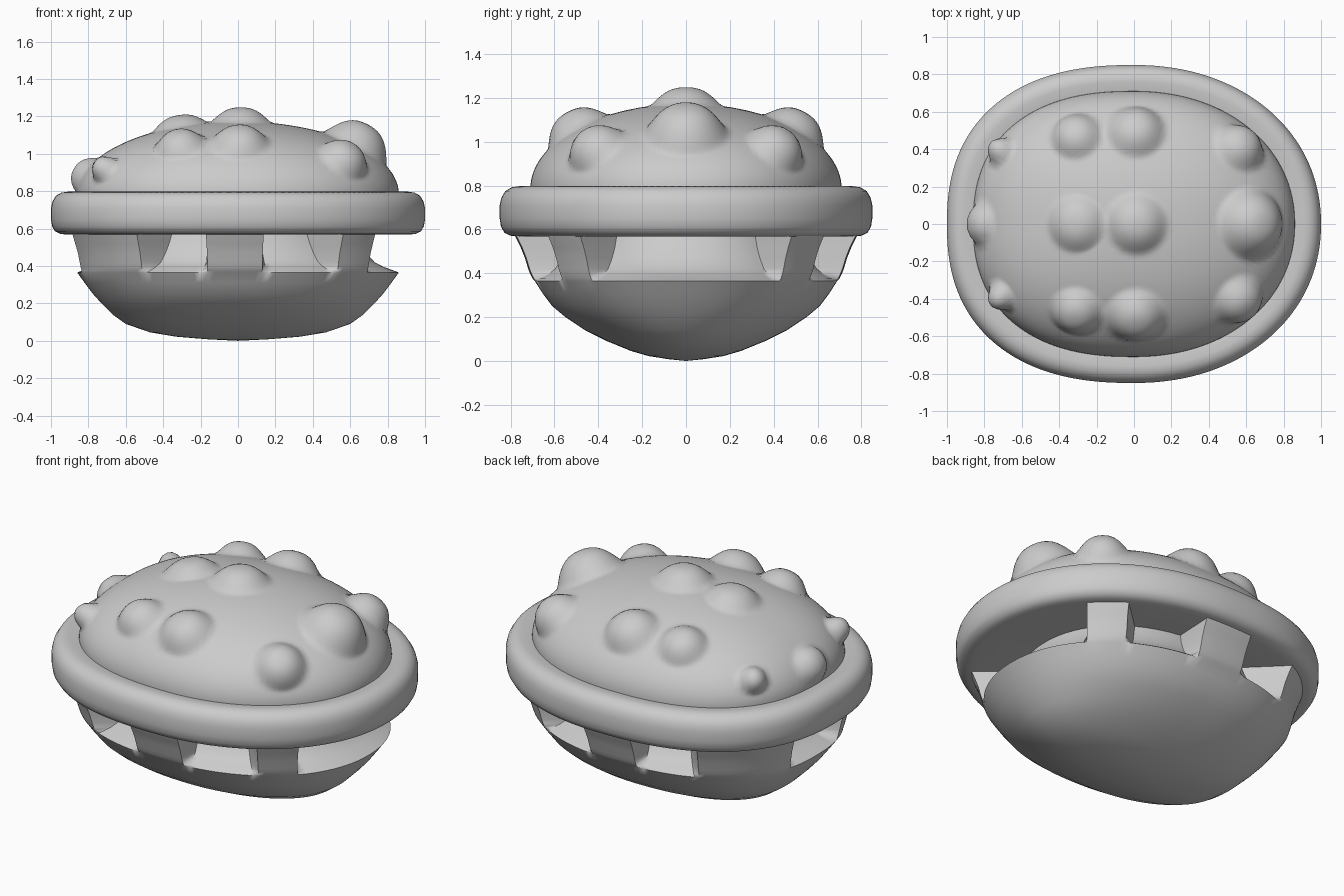
import bpy, bmesh
from math import sin, cos, pi, sqrt, radians
from mathutils import Vector

if "Cube" in bpy.data.objects:
    bpy.data.objects.remove(bpy.data.objects["Cube"])

N = 160  # columns around every oval part


def oval(a, b, t):
    """Point on an oval that is a little squarer at the -x end."""
    c, s = cos(t), sin(t)
    n = 2.38 if c < 0 else 2.1
    e = 2 / n
    return (a * abs(c) ** e * (1 if c > 0 else -1), b * abs(s) ** e * (1 if s > 0 else -1))


def build(name, rings, cap_start=None, cap_end=None, closed=False):
    """Skin a stack of equal-length rings into one smooth object."""
    bm = bmesh.new()
    vs = [[bm.verts.new(p) for p in ring] for ring in rings]
    pairs = list(zip(vs, vs[1:])) + ([(vs[-1], vs[0])] if closed else [])
    for lo, hi in pairs:
        for i in range(N):
            j = (i + 1) % N
            bm.faces.new((lo[i], lo[j], hi[j], hi[i]))
    for tip, ring in ((cap_start, vs[0]), (cap_end, vs[-1])):
        if tip is not None:
            v = bm.verts.new(tip)
            for i in range(N):
                bm.faces.new((ring[i], ring[(i + 1) % N], v))
    bmesh.ops.recalc_face_normals(bm, faces=bm.faces[:])
    mesh = bpy.data.meshes.new(name)
    bm.to_mesh(mesh)
    bm.free()
    ob = bpy.data.objects.new(name, mesh)
    bpy.context.collection.objects.link(ob)
    bpy.ops.object.select_all(action='DESELECT')
    ob.select_set(True)
    bpy.context.view_layer.objects.active = ob
    bpy.ops.object.shade_smooth_by_angle(angle=radians(50))
    return ob


angles = [2 * pi * (i + 0.5) / N for i in range(N)]

# Lower bowl: solid levels (z, half width x, half width y)
bowl = [(0.008, 0.16, 0.08), (0.022, 0.33, 0.17), (0.045, 0.47, 0.25), (0.09, 0.6, 0.36),
        (0.14, 0.67, 0.46), (0.2, 0.73, 0.55), (0.25, 0.775, 0.61), (0.31, 0.82, 0.655),
        (0.365, 0.86, 0.69)]
rings = [[(*oval(a, b, t), z) for t in angles] for z, a, b in bowl]


def is_window(t):
    x, y = oval(0.86, 0.69, t)
    if abs(y) > 0.45 and (-0.5 < x < -0.17 or 0.14 < x < 0.53):
        return True
    return abs(y) < (0.42 if x > 0 else 0.2)


# Window band: sill and recessed wall in the openings, full-width pillars between
for z, a, b, recess in [(0.375, 0.86, 0.7, 0.97), (0.395, 0.865, 0.71, 0.9),
                        (0.42, 0.87, 0.72, 0.84), (0.47, 0.88, 0.735, 0.78),
                        (0.52, 0.895, 0.755, 0.73), (0.57, 0.91, 0.78, 0.69),
                        (0.60, 0.92, 0.79, 0.67)]:
    ring = []
    for t in angles:
        f = recess if is_window(t) else 1.0
        ring.append((*oval(a * f, b * f, t), z))
    rings.append(ring)
build("lower_bowl", rings, cap_start=(0, 0, 0))

# Thick rounded rim (inset from outer edge, z)
rim = [(0.0, 0.65), (0.0, 0.71), (0.008, 0.745), (0.026, 0.775), (0.055, 0.792), (0.09, 0.797),
       (0.15, 0.785), (0.3, 0.76), (0.4, 0.575), (0.2, 0.57), (0.09, 0.568), (0.05, 0.571),
       (0.022, 0.585), (0.006, 0.612)]
build("rim", [[(*oval(1 - d, 0.85 - d, t), z) for t in angles] for d, z in rim], closed=True)

# Dome bumps: (x, y, radius, height); those off centre are mirrored in y
half = [(-0.31, 0.475, 0.145, 0.075), (0.01, 0.50, 0.165, 0.085), (0.57, 0.415, 0.15, 0.085),
        (-0.71, 0.385, 0.085, 0.075)]
bumps = [(0.015, 0, 0.17, 0.075), (-0.31, 0, 0.16, 0.06), (0.635, 0, 0.2, 0.125),
         (-0.825, 0, 0.12, 0.06)]
bumps += half + [(x, -y, r, h) for x, y, r, h in half]
A, B, H, Z0 = 0.86, 0.71, 0.388, 0.785


def dome_point(x, y):
    n = 2.38 if x < 0 else 2.1
    k = (abs(x) / A) ** n + (abs(y) / B) ** n
    return Vector((x, y, Z0 + H * sqrt(max(0.0, 1 - k ** (2 / n)))))


centres = [(dome_point(x, y), r, h) for x, y, r, h in bumps]


def bumped(p):
    normal = Vector((p.x / A ** 2, p.y / B ** 2, (p.z - Z0) / H ** 2)).normalized()
    lift = 0.0
    for c, r, h in centres:
        d = (p - c).length / r
        if d < 1:
            lift = max(lift, h * (1 - d ** 2.6) ** 1.5)
    return p + normal * lift


# Upper dome, with the bumps raised out of its surface
rows = 56
rings = [[(*oval(A, B, t), 0.74) for t in angles]]
for k in range(rows):
    u = pi / 2 * k / rows
    rings.append([bumped(Vector((*oval(A * cos(u), B * cos(u), t), Z0 + H * sin(u)))) for t in angles])
build("bumpy_dome", rings, cap_end=bumped(Vector((0, 0, Z0 + H))))
